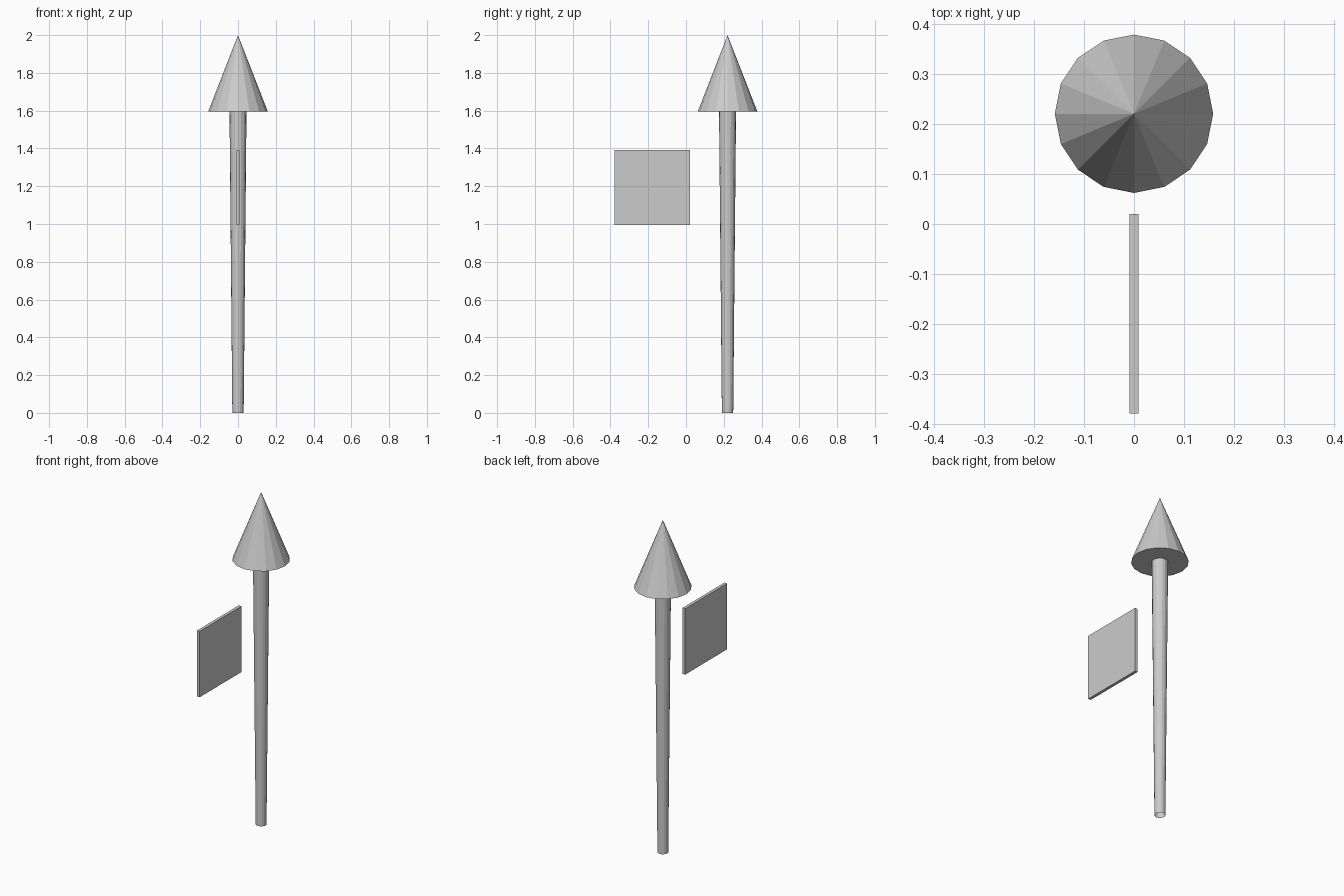
import bpy

if "Cube" in bpy.data.objects:
    bpy.data.objects.remove(bpy.data.objects["Cube"])

POLE_Y = 0.22


def tapered(name, r_bottom, r_top, z0, z1, cap):
    # 16-sided tapered part standing on the pole axis
    bpy.ops.mesh.primitive_cone_add(
        vertices=16, radius1=r_bottom, radius2=r_top, depth=z1 - z0,
        end_fill_type=cap, location=(0, POLE_Y, (z0 + z1) / 2))
    bpy.context.object.name = name
    return bpy.context.object


# Pole: open tube, slightly wider towards the top
tapered("pole", 0.03, 0.045, 0.0, 1.595, 'NOTHING')

# Pointed tip with closed underside
tapered("pointed_tip", 0.158, 0.0, 1.595, 2.0, 'NGON')

# Thin square panel floating in front of the pole
bpy.ops.mesh.primitive_cube_add(size=1, location=(0, -0.179, 1.193))
panel = bpy.context.object
panel.name = "square_panel"
panel.scale = (0.018, 0.398, 0.397)
bpy.ops.object.transform_apply(location=False, rotation=False, scale=True)
